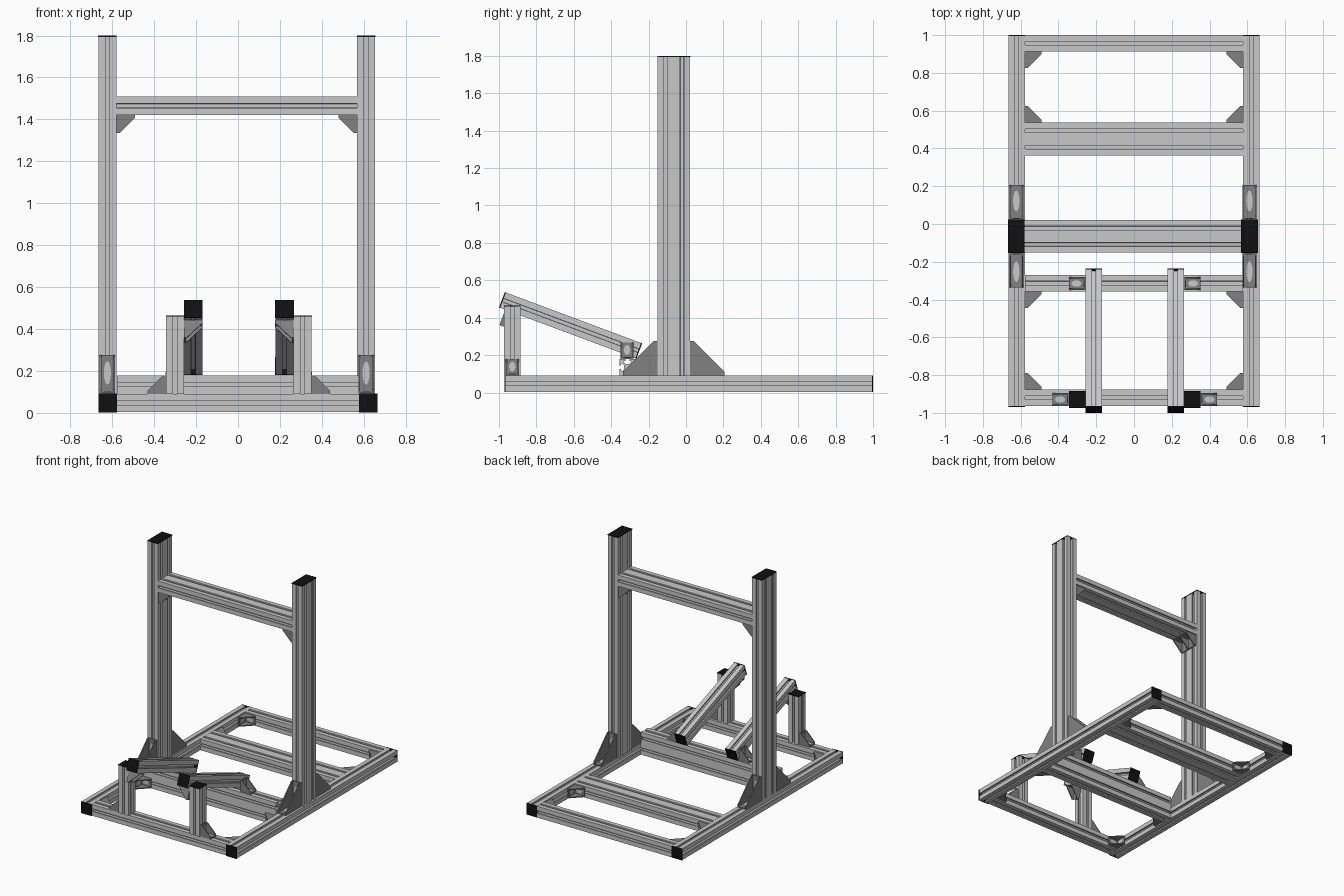
import bpy, bmesh
from mathutils import Vector as V

cube = bpy.data.objects.get("Cube")
if cube:
    bpy.data.objects.remove(cube)


def material(name, value):
    m = bpy.data.materials.new(name)
    m.use_nodes = True
    col = (value, value, value, 1)
    m.diffuse_color = col
    bsdf = m.node_tree.nodes["Principled BSDF"]
    bsdf.inputs["Base Color"].default_value = col
    bsdf.inputs["Roughness"].default_value = 0.6
    return m


MATS = [material("aluminium", 0.58), material("bracket_grey", 0.22),
        material("cap_black", 0.005)]
ALU, GREY, BLACK = range(3)
M = 0.087                      # side of one extrusion module
X, Y, Z = V((1, 0, 0)), V((0, 1, 0)), V((0, 0, 1))


def prism(bm, pts, origin, u, v, w, depth, mat):
    """Extrude a flat outline, given in u and v, along w."""
    face = bm.faces.new([bm.verts.new(origin + u * a + v * b) for a, b in pts])
    before = set(bm.faces)
    res = bmesh.ops.extrude_face_region(bm, geom=[face], use_keep_orig=True)
    moved = [g for g in res["geom"] if isinstance(g, bmesh.types.BMVert)]
    bmesh.ops.translate(bm, verts=moved, vec=w * depth)
    for f in [face] + [f for f in bm.faces if f not in before]:
        f.material_index = mat


def finish(bm, name):
    bmesh.ops.recalc_face_normals(bm, faces=bm.faces[:])
    me = bpy.data.meshes.new(name)
    bm.to_mesh(me)
    bm.free()
    for m in MATS:
        me.materials.append(m)
    ob = bpy.data.objects.new(name, me)
    bpy.context.collection.objects.link(ob)
    return ob


def slot_outline(nu, nv):
    """Rectangular outline with one T-slot per module on every side."""
    notch = [(-.010, 0), (-.010, .010), (-.020, .010), (-.020, .015), (-.009, .026)]
    notch += [(-t, d) for t, d in reversed(notch)]
    a, b = nu * M / 2, nv * M / 2
    sides = [(V((-a, -b)), V((1, 0)), nu), (V((a, -b)), V((0, 1)), nv),
             (V((a, b)), V((-1, 0)), nu), (V((-a, b)), V((0, -1)), nv)]
    pts = []
    for corner, along, n in sides:
        inward = V((-along.y, along.x))
        pts.append(corner)
        for k in range(n):
            mid = corner + along * (k + 0.5) * M
            pts += [mid + along * t + inward * d for t, d in notch]
    return pts


def rect(a, b):
    return [(-a, -b), (a, -b), (a, b), (-a, b)]


def bar(name, p0, p1, u, nu=1, nv=1, caps=""):
    """Slotted bar from p0 to p1; caps holds s and/or e for start and end."""
    p0, p1 = V(p0), V(p1)
    w = (p1 - p0).normalized()
    v = w.cross(u)
    t = 0.006
    start = p0 + w * t if "s" in caps else p0
    end = p1 - w * t if "e" in caps else p1
    bm = bmesh.new()
    prism(bm, slot_outline(nu, nv), start, u, v, w, (end - start).length, ALU)
    plate = rect(nu * M / 2 + .001, nv * M / 2 + .001)
    if "s" in caps:
        prism(bm, plate, p0, u, v, w, t, BLACK)
    if "e" in caps:
        prism(bm, plate, end, u, v, w, t, BLACK)
    return finish(bm, name)


def oval(length, width):
    from math import sin, cos, pi
    return [(length / 2 * cos(k * pi / 8), width / 2 * sin(k * pi / 8))
            for k in range(16)]


def bracket(name, corner, a, b, size=.088, width=.07, lip=.014, ribs=2):
    """Angle bracket: two foot plates along a and b joined by cheeks."""
    corner = V(corner)
    c = a.cross(b).normalized()
    t = .008
    bm = bmesh.new()
    cheek = [(0, 0), (size, 0), (size, lip), (lip, size), (0, size)]
    for k in range(ribs):
        off = -width / 2 + k * (width - t) / (ribs - 1)
        prism(bm, cheek, corner + c * off, a, b, c, t, GREY)
    for along, out in ((a, b), (b, a)):
        mid = corner + along * size / 2
        prism(bm, rect(size / 2, width / 2), mid, along, c, out, t, GREY)
        # bolt slot showing the metal behind
        prism(bm, oval(size * .6, .034), mid + along * size * .04 + out * t,
              along, c, out, .002, ALU)
    return finish(bm, name)


# Base frame
RAIL, ZB, IN = 0.621, 0.047, 0.577
for s, side in ((-1, "right"), (1, "left")):
    bar(f"base_rail_{side}", (s * RAIL, -.97, ZB), (s * RAIL, 1, ZB), X, caps="se")
bar("front_crossbar", (-IN, -.92, ZB), (IN, -.92, ZB), Y)
bar("rear_crossbar", (-IN, .957, ZB), (IN, .957, ZB), Y)
bar("middle_crossbar", (-IN, .45, ZB), (IN, .45, ZB), Y, 2, 1)
bar("tall_crossbar", (-IN, -.313, .092), (IN, -.313, .092), Y, 1, 2)

# Inside corner brackets of the base
for s, side in ((-1, "right"), (1, "left")):
    for n, (y, d) in enumerate(((.913, -1), (.494 + M / 2, 1), (-.357, -1), (-.876, 1))):
        bracket(f"corner_bracket_{side}_{n + 1}", (s * IN, y, ZB), -s * X, d * Y)

# Uprights with large foot gussets, and the high crossbar
UY, TOP = -.065, 1.8
for x, s, side in ((-.623, -1, "right"), (.611, 1, "left")):
    bar(f"upright_{side}", (x, UY, .091), (x, UY, TOP), Y, 2, 1, caps="e")
    for d, end in ((-1, "front"), (1, "rear")):
        bracket(f"upright_gusset_{side}_{end}", (x, UY + d * M, .091), d * Y, Z,
                size=.185, width=.074, lip=.02)
    bracket(f"high_bracket_{side}", (x - s * M / 2, UY, 1.422), -s * X, -Z,
            width=.155, ribs=3)
bar("high_crossbar", (-.58, UY, 1.465), (.568, UY, 1.465), Y, 2, 1)

# Front legs and the sloping arms beside them
START, END = V((0, -.984, .496)), V((0, -.25, .222))
slope = (END - START).normalized()
under = -X.cross(slope).normalized()
if under.z > 0:
    under = -under
for s, side in ((-1, "right"), (1, "left")):
    leg, arm = .004 + s * .304, .004 + s * .2175
    bar(f"leg_{side}", (leg, -.929, .091), (leg, -.929, .465), X, caps="e")
    bracket(f"leg_bracket_{side}", (leg + s * M / 2, -.929, .091), s * X, Z)
    bar(f"arm_{side}", START + X * arm, END + X * arm, X, caps="se")
    bracket(f"arm_foot_bracket_{side}", (arm + s * M / 2, -.315, .18), s * X, Z)
    bracket(f"arm_under_bracket_{side}",
            START + X * (arm + s * M / 2) + under * M / 2 + slope * .07,
            -s * X, under)
